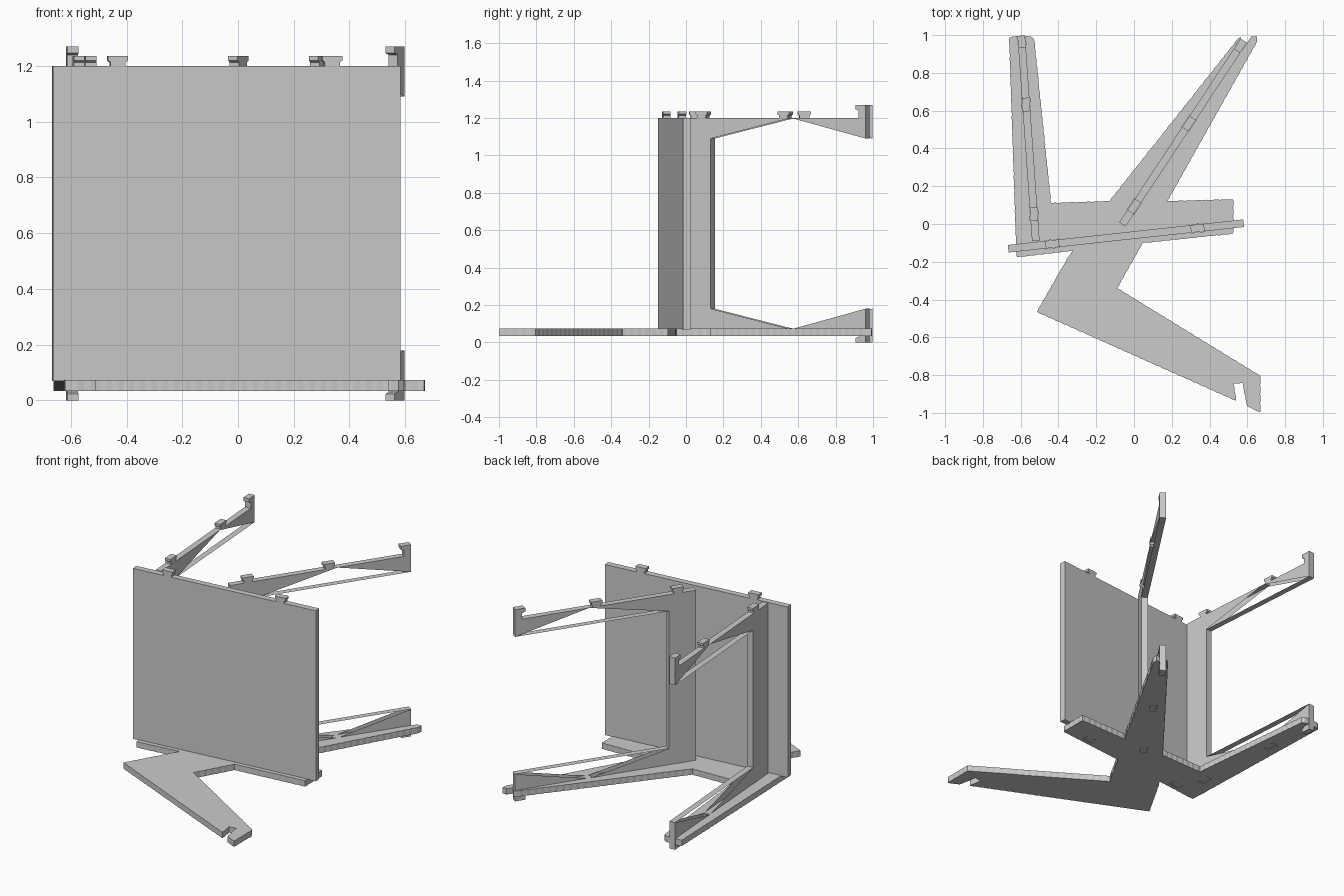
import bpy, bmesh
from mathutils import Vector

if "Cube" in bpy.data.objects:
    bpy.data.objects.remove(bpy.data.objects["Cube"])

MID = 0.635            # panels are mirrored top to bottom about this height
TOP, INNER = 1.2, 1.09
THICK = 0.02


def new_object(name, bm):
    bmesh.ops.recalc_face_normals(bm, faces=bm.faces)
    mesh = bpy.data.meshes.new(name)
    bm.to_mesh(mesh)
    bm.free()
    ob = bpy.data.objects.new(name, mesh)
    bpy.context.collection.objects.link(ob)
    return ob


def flip(points):
    return [(s, 2 * MID - z) for s, z in reversed(points)]


def tab(s):
    # small flared locking tab
    return [(s - .027, TOP), (s - .027, TOP + .013), (s - .036, TOP + .02), (s - .036, TOP + .035),
            (s + .036, TOP + .035), (s + .036, TOP + .02), (s + .027, TOP + .013), (s + .027, TOP)]


def slab(name, start, end, walls, sides):
    # walls: closed outline in (distance, height); sides: polygons covering both faces
    a, b = Vector((*start, 0)), Vector((*end, 0))
    d = (b - a).normalized()
    n = Vector((-d.y, d.x, 0))
    bm = bmesh.new()
    cache = {}

    def v(p, side):
        key = (round(p[0], 4), round(p[1], 4), side)
        if key not in cache:
            cache[key] = bm.verts.new(a + d * p[0] + n * THICK * side + Vector((0, 0, p[1])))
        return cache[key]

    for p, q in zip(walls, walls[1:] + walls[:1]):
        bm.faces.new((v(p, -1), v(q, -1), v(q, 1), v(p, 1)))
    for poly in sides:
        bm.faces.new([v(p, -1) for p in poly])
        bm.faces.new([v(p, 1) for p in reversed(poly)])
    return new_object(name, bm)


def arm_panel(name, start, end, tabs, apex, post=0.175):
    L = (Vector(end) - Vector(start)).length
    near = [(0, TOP)] + [p for s in tabs if s < apex for p in tab(s)]
    if abs(near[-1][0] - apex) > .001:
        near.append((apex, TOP))
    far = [near[-1]] + [p for s in tabs if s > apex for p in tab(s)]
    far += [(L - .045, TOP), (L - .045, 1.24), (L - .065, 1.247), (L - .065, 1.27), (L, 1.27), (L, INNER)]
    up = near + far[1:] + [(post, INNER)]
    body = near + [(post, INNER)]
    # the side skins are open between the post and the arm end
    slab(name, start, end, up + flip(up), [body + flip(body), far, flip(far)])


# upright panels
F0, F1 = (-.666, -.131), (.58, .004)
L0, L1 = (-.52, -.088), (-.597, .997)
R0, R1 = (-.062, -.003), (.581, .971)
front_tabs, left_tabs, right_tabs = [.235, 1.008], [.141, .722], [.115, .64]

length = (Vector(F1) - Vector(F0)).length
up = [(0, TOP)] + [p for s in front_tabs for p in tab(s)] + [(length, TOP)]
outline = up + flip(up)
slab("front_panel", F0, F1, outline, [outline])
arm_panel("left_side_panel", L0, L1, left_tabs, .68)
arm_panel("right_side_panel", R0, R1, right_tabs, .69)

# flat base plate with finely stepped edges
corners = [(-.66, .985), (-.645, .992), (-.545, .992), (-.53, .98), (-.44, .11), (-.13, .12), (.555, .985), (.57, .992),
           (.65, .992), (.65, .965), (.175, .12), (.525, .13), (.525, -.05), (.045, -.10),
           (-.09, -.34), (.668, -.805), (.668, -.996), (.60, -.965), (.575, -.84),
           (.527, -.845), (.54, -.935), (-.513, -.465), (-.365, -.205), (-.325, -.14),
           (-.62, -.175), (-.627, 0)]
bm = bmesh.new()
ring = []
for p, q in zip(corners, corners[1:] + corners[:1]):
    p, q = Vector((*p, .034)), Vector((*q, .034))
    e = q - p
    n = Vector((-e.y, e.x, 0)).normalized() * .0025
    ring.append(bm.verts.new(p))
    steps = int(e.length / .022)
    for i in range(1, steps):
        ring.append(bm.verts.new(p + e * i / steps + n * (i % 2)))
face = bm.faces.new(ring)
ext = bmesh.ops.extrude_face_region(bm, geom=[face])
bmesh.ops.translate(bm, verts=[g for g in ext["geom"] if isinstance(g, bmesh.types.BMVert)], vec=(0, 0, .039))
base = new_object("base_plate", bm)

# slots for the tabs, and open notches at the arm ends
bm = bmesh.new()
for a, b, tabs, notch in ((F0, F1, front_tabs, False), (L0, L1, left_tabs, True), (R0, R1, right_tabs, True)):
    a, b = Vector((*a, 0)), Vector((*b, 0))
    d = (b - a).normalized()
    n = Vector((-d.y, d.x, 0)) * .0215
    spans = [(s - .04, s + .04) for s in tabs]
    if notch:
        spans.append(((b - a).length - .047, (b - a).length + .08))
    for s0, s1 in spans:
        quad = [a + d * s0 - n, a + d * s1 - n, a + d * s1 + n, a + d * s0 + n]
        lo = [bm.verts.new(p + Vector((0, 0, -.1))) for p in quad]
        hi = [bm.verts.new(p + Vector((0, 0, .2))) for p in quad]
        bm.faces.new(lo[::-1])
        bm.faces.new(hi)
        for i in range(4):
            j = (i + 1) % 4
            bm.faces.new((lo[i], lo[j], hi[j], hi[i]))
cutter = new_object("slot_cutter", bm)
cutter.hide_render = True
cutter.hide_set(True)
mod = base.modifiers.new("slots", "BOOLEAN")
mod.operation = "DIFFERENCE"
mod.solver = "EXACT"
mod.object = cutter
